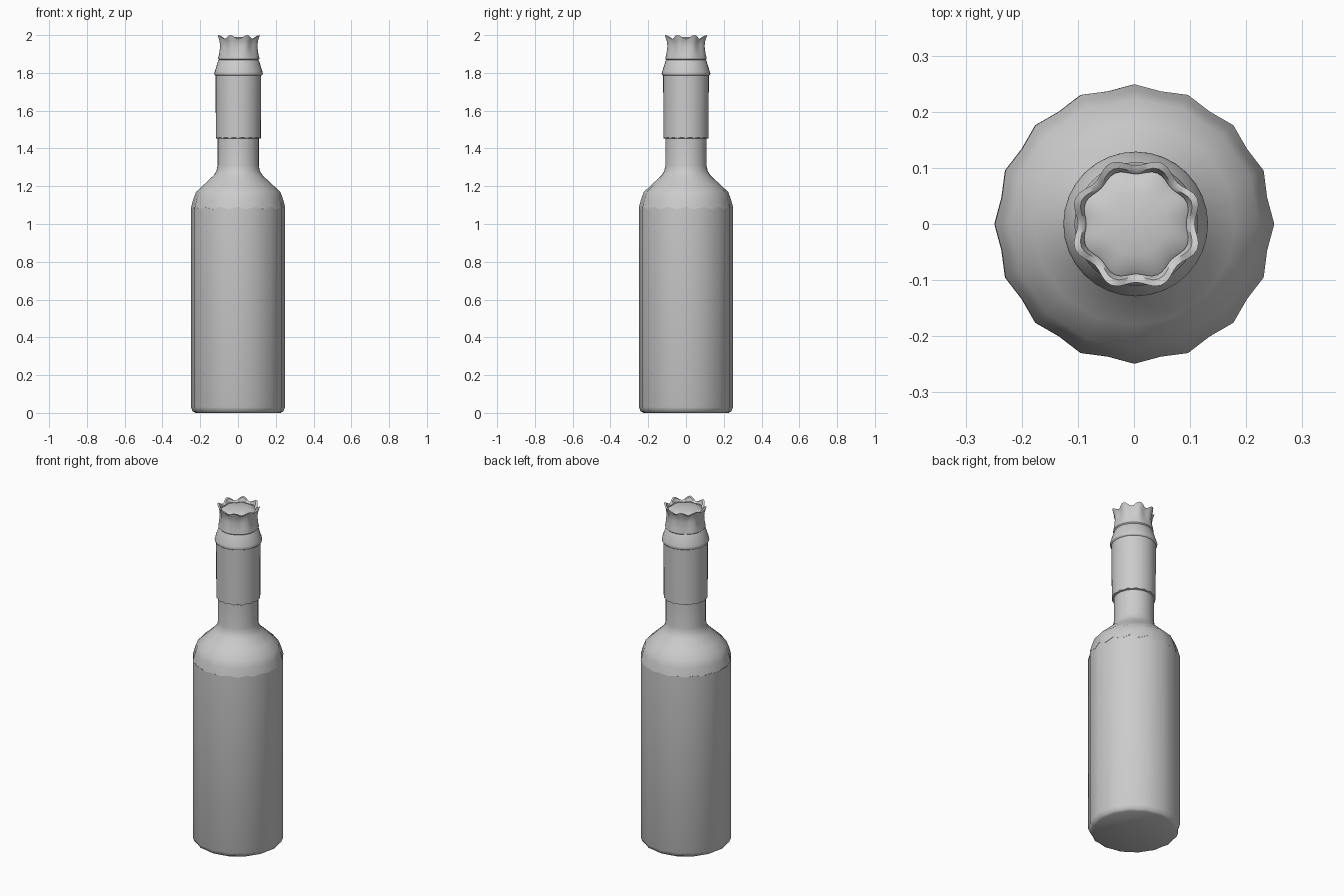
import bpy, bmesh
from math import cos, sin, pi, radians

cube = bpy.data.objects.get("Cube")
if cube:
    bpy.data.objects.remove(cube)

grey = bpy.data.materials.new("plain grey")
grey.use_nodes = True
colour = (0.6, 0.6, 0.6, 1)
grey.diffuse_color = colour
grey.node_tree.nodes["Principled BSDF"].inputs["Base Color"].default_value = colour


def lathe(name, profile, points, steps=2, centre=0.0, phase=0.0, close_start=False, close_end=False):
    """Turn (radius, height, radial dent, vertical dip) rows into a ring surface with repeated points."""
    bm = bmesh.new()
    count = points * steps
    rings = []
    for radius, height, dent, dip in profile:
        ring = []
        for i in range(count):
            a = 2 * pi * i / count + phase
            valley = (1 - cos(2 * pi * i / steps)) / 2
            r = radius - dent * valley
            ring.append(bm.verts.new((centre + r * cos(a), r * sin(a), height - dip * valley)))
        rings.append(ring)
    for low, high in zip(rings, rings[1:]):
        for i in range(count):
            j = (i + 1) % count
            bm.faces.new((low[i], low[j], high[j], high[i]))
    if close_start:
        bm.faces.new(rings[0][::-1])
    if close_end:
        bm.faces.new(rings[-1])
    mesh = bpy.data.meshes.new(name)
    bm.to_mesh(mesh)
    bm.free()
    mesh.materials.append(grey)
    obj = bpy.data.objects.new(name, mesh)
    bpy.context.collection.objects.link(obj)
    bpy.ops.object.select_all(action="DESELECT")
    obj.select_set(True)
    bpy.context.view_layer.objects.active = obj
    bpy.ops.object.shade_smooth_by_angle(angle=radians(50))
    return obj


# Body with a rounded foot and a scalloped upper edge
lathe("body", [
    (0.225, 0, 0.004, 0), (0.24, 0.008, 0.007, 0), (0.249, 0.03, 0.008, 0),
    (0.249, 1.09, 0.008, 0.012),
], 16, close_start=True)

# Shoulder sweeping up into the neck
lathe("shoulder_and_neck", [
    (0.249, 1.09, 0.008, 0.012), (0.238, 1.13, 0.007, 0), (0.223, 1.17, 0.005, 0),
    (0.18, 1.21, 0.003, 0), (0.13, 1.257, 0, 0), (0.115, 1.28, 0, 0),
    (0.109, 1.31, 0, 0), (0.109, 1.47, 0, 0),
], 16, centre=0.001)

# Neck sleeve with a fine wavy lower edge
lathe("neck_sleeve", [
    (0.108, 1.453, 0, 0), (0.119, 1.453, 0, -0.006), (0.121, 1.79, 0, 0),
], 16, centre=0.002)

# Collar ring and tapered lip
lathe("collar", [
    (0.12, 1.785, 0, 0), (0.126, 1.788, 0, 0), (0.129, 1.796, 0, 0),
    (0.126, 1.807, 0, 0), (0.108, 1.865, 0, 0), (0.103, 1.872, 0, 0),
], 16, centre=0.003, close_end=True)

# Crown cap: flared cup with eight upright points
lathe("crown_cap", [
    (0.104, 1.868, 0, 0), (0.11, 1.874, 0, 0), (0.107, 1.9, 0.003, 0),
    (0.104, 1.94, 0.008, 0), (0.108, 1.97, 0.011, 0.005), (0.118, 2.0, 0.014, 0.02),
    (0.106, 1.997, 0.013, 0.019), (0.098, 1.974, 0.009, 0),
], 8, steps=8, centre=0.004, phase=pi / 8)

# Gently domed disc inside the cap
lathe("cap_disc", [
    (0.1, 1.968, 0.008, 0), (0.085, 1.978, 0.004, 0), (0.055, 1.986, 0, 0), (0.015, 1.99, 0, 0),
], 8, steps=8, centre=0.004, phase=pi / 8, close_end=True)
